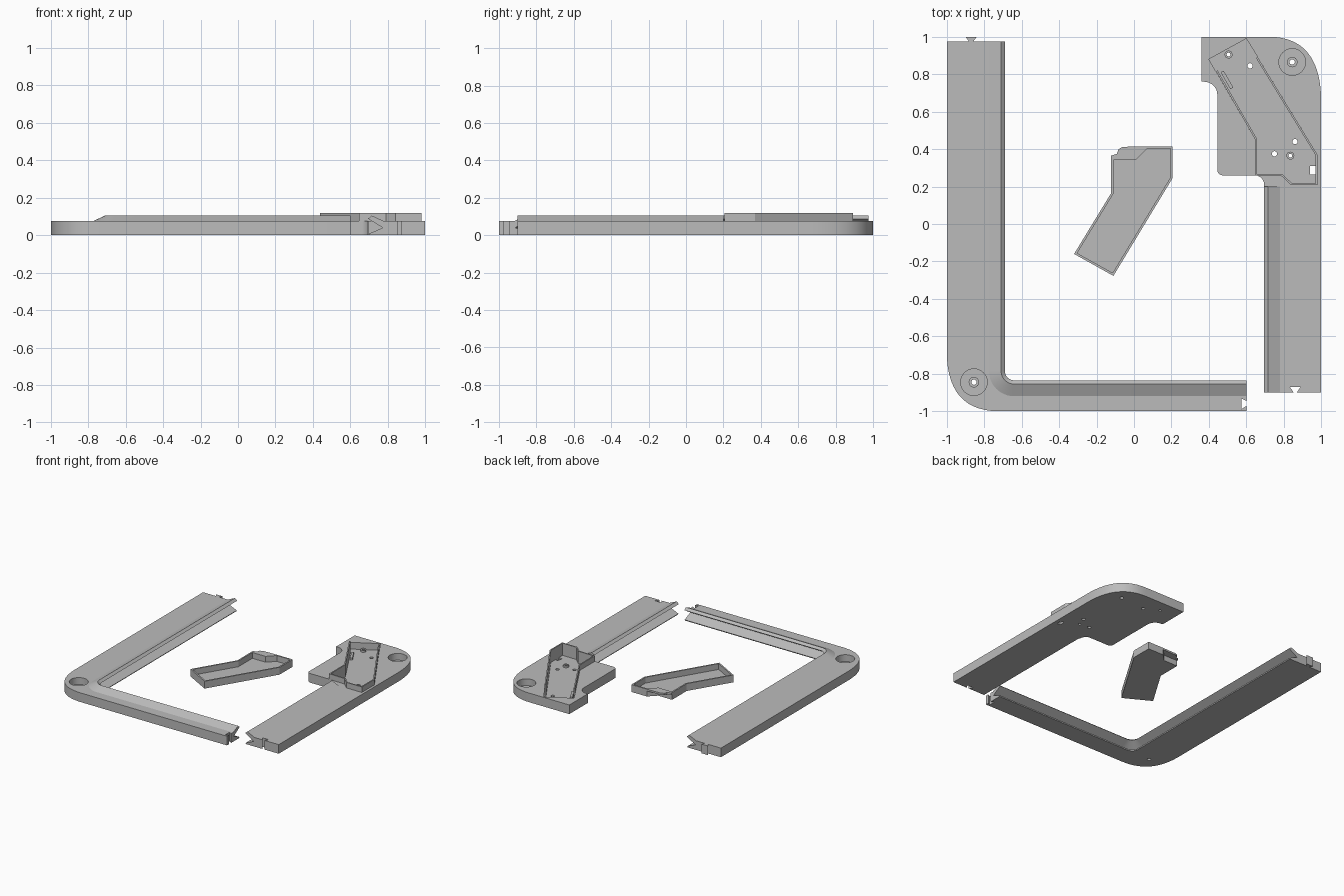
import bpy, bmesh, math
from mathutils import Vector

if "Cube" in bpy.data.objects:
    bpy.data.objects.remove(bpy.data.objects["Cube"])

grey = bpy.data.materials.new("grey plastic")
grey.diffuse_color = (0.5, 0.5, 0.5, 1)
grey.use_nodes = True
grey.node_tree.nodes["Principled BSDF"].inputs["Base Color"].default_value = grey.diffuse_color


def finish(name, bm):
    bmesh.ops.recalc_face_normals(bm, faces=bm.faces)
    me = bpy.data.meshes.new(name)
    bm.to_mesh(me)
    bm.free()
    me.materials.append(grey)
    ob = bpy.data.objects.new(name, me)
    bpy.context.collection.objects.link(ob)
    return ob


def prism(name, pts, z0, z1):
    """Extrude a plan outline between two heights."""
    bm = bmesh.new()
    f = bm.faces.new([bm.verts.new((x, y, z0)) for x, y in pts])
    r = bmesh.ops.extrude_face_region(bm, geom=[f])
    top = [v for v in r["geom"] if isinstance(v, bmesh.types.BMVert)]
    bmesh.ops.translate(bm, verts=top, vec=(0, 0, z1 - z0))
    return finish(name, bm)


def loft(name, sections):
    """Skin closed sections of equal point count and cap both ends."""
    bm = bmesh.new()
    rings = [[bm.verts.new(p) for p in s] for s in sections]
    n = len(rings[0])
    for a, b in zip(rings, rings[1:]):
        for i in range(n):
            j = (i + 1) % n
            bm.faces.new((a[i], a[j], b[j], b[i]))
    bm.faces.new(rings[0])
    bm.faces.new(rings[-1])
    return finish(name, bm)


def circle(x, y, r, n=32):
    return [(x + r * math.cos(2 * math.pi * i / n), y + r * math.sin(2 * math.pi * i / n)) for i in range(n)]


def arc(x, y, r, a0, a1, n=8):
    t = [math.radians(a0 + (a1 - a0) * i / n) for i in range(n + 1)]
    return [(x + r * math.cos(a), y + r * math.sin(a)) for a in t]


def bezier(a, b, c, n=14):
    a, b, c = Vector(a), Vector(b), Vector(c)
    return [tuple(a * (1 - t) ** 2 + b * 2 * t * (1 - t) + c * t * t) for t in [i / n for i in range(n + 1)]]


def cut(ob, pts, z0=-0.05, z1=0.2):
    """Remove a prism from an object."""
    cutter = prism("cutter", pts, z0, z1)
    cutter.hide_render = True
    mod = ob.modifiers.new("cut", "BOOLEAN")
    mod.operation, mod.solver, mod.object = "DIFFERENCE", "EXACT", cutter
    bpy.context.view_layer.objects.active = ob
    bpy.ops.object.modifier_apply(modifier=mod.name)
    bpy.data.objects.remove(cutter)


def wall(name, pts, t, z0, z1, closed=False):
    """Thin mitred wall, laid to the left of a polyline."""
    p = [Vector(q) for q in pts]
    n, secs = len(p), []
    for i in range(n):
        d0 = (p[i] - p[i - 1]).normalized() if (i or closed) else None
        d1 = (p[(i + 1) % n] - p[i]).normalized() if (i < n - 1 or closed) else None
        d0, d1 = d0 or d1, d1 or d0
        n0, n1 = Vector((-d0.y, d0.x)), Vector((-d1.y, d1.x))
        m = (n0 + n1).normalized()
        q = p[i] + m * t / m.dot(n0)
        secs.append([(p[i].x, p[i].y, z0), (q.x, q.y, z0), (q.x, q.y, z1), (p[i].x, p[i].y, z1)])
    return loft(name, secs + secs[:1] if closed else secs)


def ring(name, x, y, r, hole, z0, z1):
    ob = prism(name, circle(x, y, r, 24), z0, z1)
    cut(ob, circle(x, y, hole, 24))
    return ob


def smooth(ob):
    bpy.ops.object.select_all(action="DESELECT")
    ob.select_set(True)
    bpy.context.view_layer.objects.active = ob
    bpy.ops.object.shade_smooth_by_angle(angle=math.radians(25))


# Rail cross-section: distance from the inner edge, height
W, H = 0.085, 0.075
rail = [(W, 0), (W, H), (0.02, 0.105), (0, 0.088), (0.078, 0.04), (0.004, 0.008), (0.008, 0)]

# Corner frame: flat base with rounded outer corner, joint notch and dovetail
cx, cy, fr = -0.64, -0.785, 0.05
base = [(cx - fr - W, 0.975)] + arc(cx, cy, fr + W, 180, 270, 12)
base += [(0.6, cy - fr - W), (0.6, -0.945), (0.575, -0.932), (0.575, -0.988), (0.6, -0.972), (0.6, -1)]
base += bezier((-0.72, -1), (-1, -1), (-1, -0.68))
base += [(-1, 0.975), (-0.882, 0.975), (-0.9, 1), (-0.84, 1), (-0.858, 0.975)]
corner_base = prism("corner_frame_base", base, 0, H)

# Corner frame rail swept round the inner fillet
secs = [[(cx - fr - w, 0.975, z) for w, z in rail]]
for i in range(13):
    a = math.radians(180 + 90 * i / 12)
    secs.append([(cx + (fr + w) * math.cos(a), cy + (fr + w) * math.sin(a), z) for w, z in rail])
secs.append([(0.6, cy - fr - w, z) for w, z in rail])
smooth(loft("corner_frame_rail", secs))

# Mount frame: arm and wide pad in one plan outline
e = 0.695
pad = [(e + W, -0.9), (0.853, -0.9), (0.832, -0.87), (0.89, -0.87), (0.87, -0.9), (1, -0.9)]
pad += bezier((1, 0.65), (1, 1), (0.72, 1))
pad += [(0.36, 1), (0.36, 0.76)] + arc(0.375, 0.69, 0.07, 90, 0)
pad += arc(0.475, 0.29, 0.03, 180, 270) + arc(0.645, 0.21, 0.05, 90, 0)
pad += [(e, 0.2), (e + W, 0.2)]
mount_base = prism("mount_frame_base", pad, 0, H)
loft("mount_frame_rail", [[(e + w, y, z) for w, z in rail] for y in (-0.9, 0.2)])

# Foot recesses with screw bosses
for ob, label, x, y in ((corner_base, "corner", -0.855, -0.845), (mount_base, "mount", 0.845, 0.865)):
    cut(ob, circle(x, y, 0.071, 48), 0.02, 0.2)
    cut(ob, circle(x, y, 0.014, 24))
    ring(label + "_foot_boss", x, y, 0.028, 0.014, 0.018, 0.03)

# Sunken bay in the pad, with its holes
FLOOR = 0.02
bay = [(0.40, 0.88), (0.645, 0.455), (0.645, 0.258), (0.79, 0.255), (0.84, 0.207),
       (0.98, 0.207), (0.98, 0.37), (0.60, 0.99)]
cut(mount_base, bay, FLOOR, 0.2)
for x, y, r in ((0.505, 0.905, 0.01), (0.62, 0.845, 0.014), (0.75, 0.375, 0.014),
                (0.835, 0.365, 0.01), (0.86, 0.44, 0.014)):
    cut(mount_base, circle(x, y, r, 20))
cut(mount_base, [(0.94, 0.265), (0.97, 0.265), (0.97, 0.31), (0.94, 0.31)])
for x, y in ((0.505, 0.905), (0.835, 0.365)):
    ring("bay_screw_boss", x, y, 0.021, 0.01, FLOOR - 0.002, 0.035)

# Raised rib on the bay floor
wall("bay_rib", [(0.463, 0.81), (0.515, 0.72)], 0.018, FLOOR - 0.002, 0.04)

# Thin upright walls of the bay
wall("bay_wall", [(0.438, 0.815)] + bay[1:7] + [(0.66, 0.892)], 0.01, FLOOR - 0.005, 0.12)

# Loose cover tray: floor, rim and overhanging lip
tray = [(-0.32, -0.16), (-0.11, -0.277), (0.206, 0.245), (0.206, 0.415), (0.065, 0.415),
        (0.005, 0.355), (-0.122, 0.355), (-0.122, 0.165)]
prism("cover_floor", tray, 0, 0.012)
wall("cover_rim", tray, 0.012, 0.005, 0.06, closed=True)
lip = [(-0.122, 0.355), (0.005, 0.355), (0.065, 0.415), (-0.06, 0.412), (-0.082, 0.4), (-0.092, 0.375), (-0.122, 0.365)]
prism("cover_lip", lip, 0.045, 0.06)

for ob in (corner_base, mount_base):
    smooth(ob)
